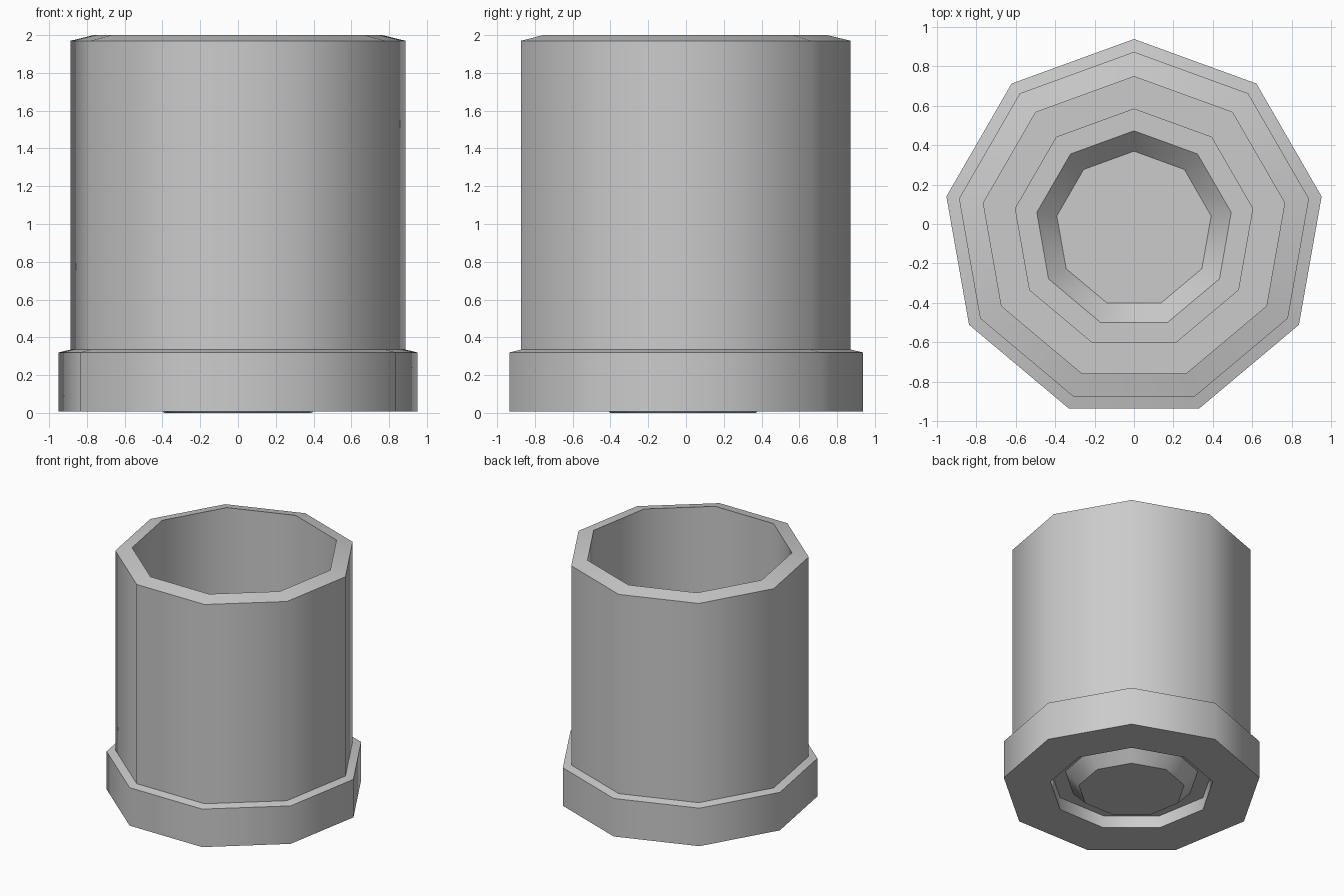
import bpy
import bmesh
import math

SIDES = 9
CENTRE_Y = -0.028

cube = bpy.data.objects.get("Cube")
if cube:
    bpy.data.objects.remove(cube, do_unlink=True)

grey = bpy.data.materials.new("plain grey")
grey.use_nodes = True
colour = (0.6, 0.6, 0.6, 1)
grey.diffuse_color = colour
grey.node_tree.nodes["Principled BSDF"].inputs["Base Color"].default_value = colour


def lathe(name, profile, cap_start=False, cap_end=False):
    """Turn a (radius, height) profile around the axis, one corner at the back."""
    bm = bmesh.new()
    rings = []
    for radius, z in profile:
        ring = []
        for i in range(SIDES):
            a = math.pi / 2 + math.tau * i / SIDES
            ring.append(bm.verts.new((radius * math.cos(a),
                                      CENTRE_Y + radius * math.sin(a), z)))
        rings.append(ring)
    for low, high in zip(rings, rings[1:]):
        for i in range(SIDES):
            j = (i + 1) % SIDES
            bm.faces.new((low[i], low[j], high[j], high[i]))
    if cap_start:
        bm.faces.new(rings[0][::-1])
    if cap_end:
        bm.faces.new(rings[-1])
    mesh = bpy.data.meshes.new(name)
    bm.to_mesh(mesh)
    bm.free()
    mesh.materials.append(grey)
    obj = bpy.data.objects.new(name, mesh)
    bpy.context.collection.objects.link(obj)
    # Smooth around the sides, sharp between the rings
    bpy.ops.object.select_all(action="DESELECT")
    obj.select_set(True)
    bpy.context.view_layer.objects.active = obj
    bpy.ops.object.shade_smooth_by_angle(angle=math.radians(41.5))
    return obj


# Wide foot with its underside and sloping ledge
lathe("base_collar", [(0.613, 0.008), (0.965, 0.008), (0.965, 0.32), (0.9, 0.335)])

# Hollow body with a sloping rim
lathe("tube_wall", [(0.9, 0.335), (0.9, 1.97), (0.775, 2.0), (0.775, 0.1)])

# Stepped floor with a tapered recess inside the tube
lathe("inner_floor", [(0.775, 0.1), (0.613, 0.1), (0.613, 0.12),
                      (0.5, 0.12), (0.397, 0.01)], cap_end=True)

# Tapered plug and the groove around it, underneath
lathe("bottom_plug", [(0.397, 0.0), (0.5, 0.11), (0.613, 0.11),
                      (0.613, 0.008)], cap_start=True)
